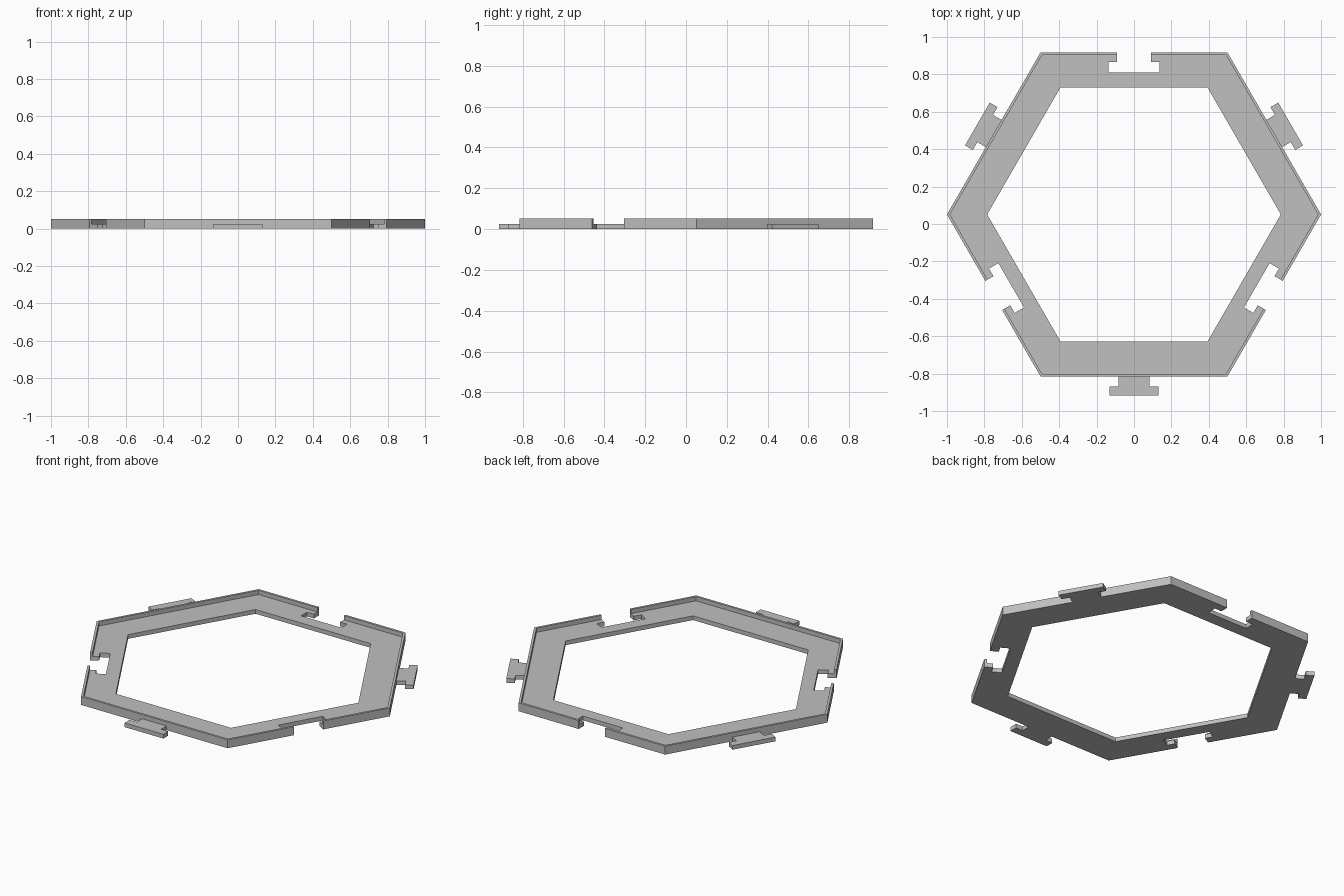
import bpy, bmesh, math
from mathutils import Vector, Matrix

cube = bpy.data.objects.get("Cube")
if cube:
    bpy.data.objects.remove(cube, do_unlink=True)

OUTER = math.sqrt(3) / 2      # centre to outer side
INNER = 0.68                  # centre to inner side
LIP = OUTER - 0.014           # centre to inner face of the raised lip
DECK_Z, LIP_Z = 0.026, 0.052
SHIFT = Vector((0, 0.051, 0))
NECK, HEAD, STEP, REACH = 0.084, 0.132, 0.053, 0.101        # tab
GAP, POCKET, GAP_IN, POCKET_IN = 0.09, 0.137, 0.05, 0.108   # socket
SLOPE = math.tan(math.pi / 6)

bm = bmesh.new()


def add_face(points, turn):
    """Flat face from (along side, distance from centre) points, turned to its side."""
    rot = Matrix.Rotation(turn, 3, 'Z')
    bm.faces.new([bm.verts.new(rot @ Vector((u, d, 0))) for u, d in points])


def corner(d, sign):
    return (sign * d * SLOPE, d)


def mirrored(points):
    """Close a path by following its mirror image back."""
    return points + [(-u, d) for u, d in reversed(points)]


def tab_side(turn):
    add_face(mirrored([corner(INNER, 1), corner(LIP, 1)]), turn)
    add_face([corner(LIP, -1), corner(LIP, 1), corner(OUTER, 1),
              (NECK, OUTER), (-NECK, OUTER), corner(OUTER, -1)], turn)
    add_face(mirrored([(NECK, OUTER), (NECK, OUTER + STEP),
                       (HEAD, OUTER + STEP), (HEAD, OUTER + REACH)]), turn)


def socket_side(turn):
    add_face(mirrored([corner(INNER, 1), corner(LIP, 1), (GAP, LIP),
                       (GAP, OUTER - GAP_IN), (POCKET, OUTER - GAP_IN),
                       (POCKET, OUTER - POCKET_IN)]), turn)
    for s in (1, -1):
        add_face([(s * GAP, LIP), corner(LIP, s), corner(OUTER, s), (s * GAP, OUTER)], turn)


def raise_faces(faces, height, keep):
    grown = bmesh.ops.extrude_face_region(bm, geom=faces, use_keep_orig=keep)["geom"]
    verts = [g for g in grown if isinstance(g, bmesh.types.BMVert)]
    bmesh.ops.translate(bm, verts=verts, vec=(0, 0, height))
    if not keep:
        old = [f for f in faces if f.is_valid]
        bmesh.ops.delete(bm, geom=old, context='FACES')
    return [g for g in grown if isinstance(g, bmesh.types.BMFace)]


def side_distance(v):
    return max(v.co.x * math.cos(a) + v.co.y * math.sin(a)
               for a in (math.pi / 6 + i * math.pi / 3 for i in range(6)))


# Footprint: sockets and tabs alternate around the hexagon
for i in range(6):
    (tab_side if i % 2 else socket_side)(i * math.pi / 3)
bmesh.ops.remove_doubles(bm, verts=bm.verts, dist=0.0005)
bmesh.ops.recalc_face_normals(bm, faces=bm.faces)

# Deck thickness, then the thin lip along the outer edge
top = raise_faces(list(bm.faces), DECK_Z, True)
lip = [f for f in top
       if all(LIP - 0.001 < side_distance(v) < OUTER + 0.001 for v in f.verts)]
raise_faces(lip, LIP_Z - DECK_Z, False)
bmesh.ops.recalc_face_normals(bm, faces=bm.faces)
bmesh.ops.translate(bm, verts=bm.verts, vec=SHIFT)

mesh = bpy.data.meshes.new("hexagon_frame")
bm.to_mesh(mesh)
bm.free()
frame = bpy.data.objects.new("hexagon_frame", mesh)
bpy.context.collection.objects.link(frame)

# Plain grey
grey = bpy.data.materials.new("light_grey")
grey.use_nodes = True
colour = (0.53, 0.53, 0.53, 1)
grey.diffuse_color = colour
grey.node_tree.nodes["Principled BSDF"].inputs["Base Color"].default_value = colour
mesh.materials.append(grey)
